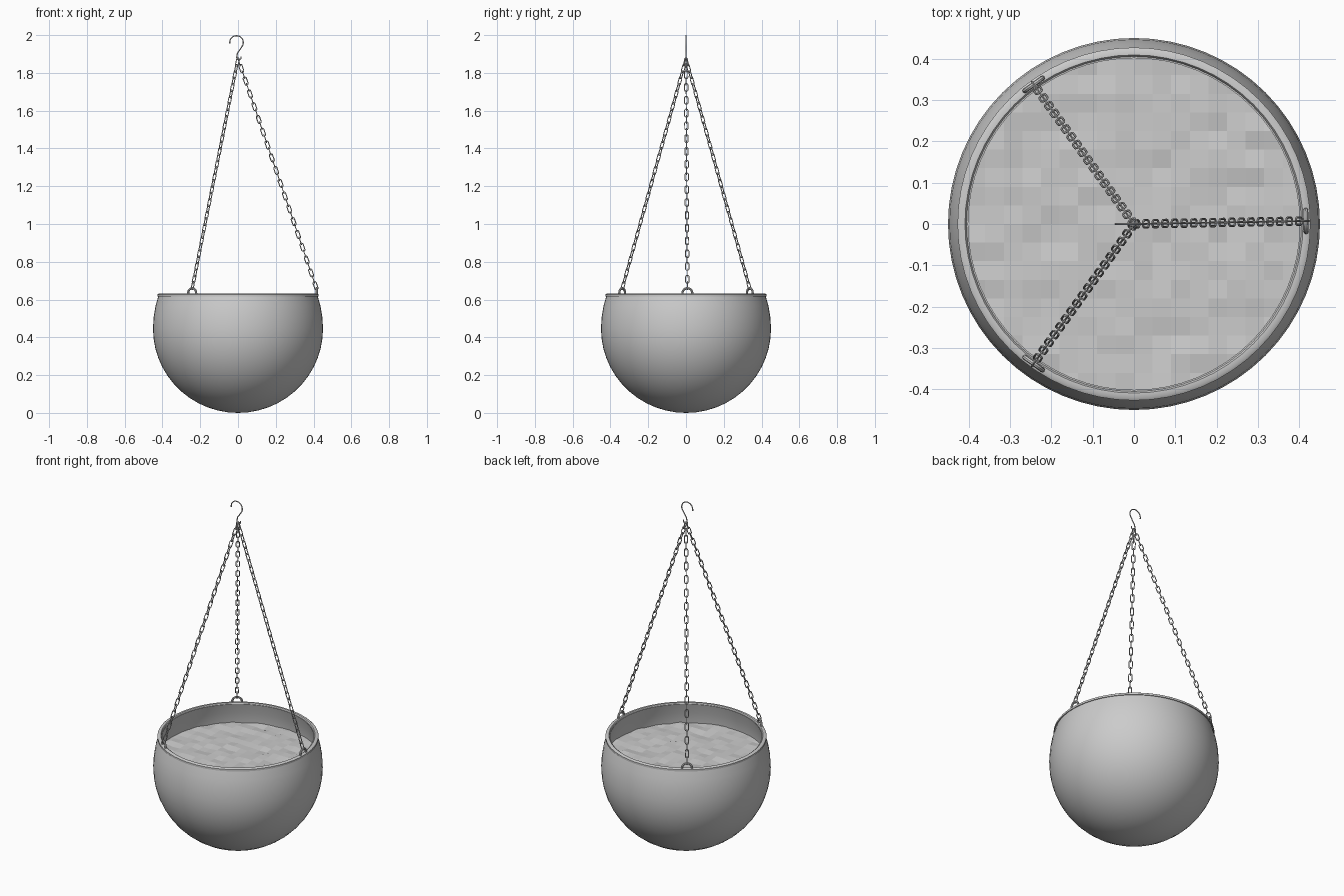
import bpy, bmesh, math, random
from mathutils import Vector, Matrix

if "Cube" in bpy.data.objects:
    bpy.data.objects.remove(bpy.data.objects["Cube"])

random.seed(4)


def make_object(name, bm, smooth=True):
    bmesh.ops.recalc_face_normals(bm, faces=bm.faces)
    me = bpy.data.meshes.new(name)
    bm.to_mesh(me)
    bm.free()
    ob = bpy.data.objects.new(name, me)
    bpy.context.collection.objects.link(ob)
    if smooth:
        bpy.context.view_layer.objects.active = ob
        ob.select_set(True)
        bpy.ops.object.shade_smooth_by_angle(angle=math.radians(40))
        ob.select_set(False)
    return ob


def lathe(name, profile, steps=64, closed=False):
    bm = bmesh.new()
    vs = [bm.verts.new((r, 0, z)) for r, z in profile]
    pairs = list(zip(vs, vs[1:])) + ([(vs[-1], vs[0])] if closed else [])
    edges = [bm.edges.new(p) for p in pairs]
    bmesh.ops.spin(bm, geom=vs + edges, cent=(0, 0, 0), axis=(0, 0, 1),
                   angle=math.tau, steps=steps, use_merge=True)
    bmesh.ops.remove_doubles(bm, verts=bm.verts, dist=1e-5)
    return make_object(name, bm)


def tube(bm, pts, radius, normal, sides=6, closed=False):
    """Sweep a round wire along a planar path."""
    n, rings = len(pts), []
    for i, p in enumerate(pts):
        a = pts[i - 1] if (i or closed) else p
        b = pts[(i + 1) % n] if (i < n - 1 or closed) else p
        side = (b - a).normalized().cross(normal)
        rings.append([bm.verts.new(p + radius * (side * math.cos(t) + normal * math.sin(t)))
                      for t in (math.tau * k / sides for k in range(sides))])
    for i in range(n if closed else n - 1):
        r, s = rings[i], rings[(i + 1) % n]
        for k in range(sides):
            m = (k + 1) % sides
            bm.faces.new((r[k], r[m], s[m], s[k]))
    if not closed:
        bm.faces.new(rings[0])
        bm.faces.new(rings[-1])


# Bowl: round shell with a wall thickness
def wall(radius, height, mid=0.445, top=0.625, steps=16):
    end = math.asin((top - mid) / 0.5)
    pts = []
    for i in range(steps + 1):
        t = -math.pi / 2 + (end + math.pi / 2) * i / steps
        pts.append((radius * math.cos(t), mid + (height if t < 0 else 0.5) * math.sin(t)))
    pts[0] = (0, mid - height)
    return pts


lathe("bowl", wall(0.45, 0.445) + wall(0.43, 0.425)[::-1])

# Rim: rounded lip on the bowl edge
lathe("rim", [(0.405, 0.616), (0.405, 0.626), (0.409, 0.631), (0.421, 0.631),
              (0.427, 0.627), (0.427, 0.616)], closed=True)

# Soil: slightly bumpy grid trimmed to the bowl
bm = bmesh.new()
bmesh.ops.create_grid(bm, x_segments=20, y_segments=20, size=0.45)
for v in bm.verts:
    v.co.z = 0.505 + random.uniform(-0.005, 0.005)
for i in range(48):
    a = math.tau * i / 48
    d = Vector((math.cos(a), math.sin(a), 0))
    bmesh.ops.bisect_plane(bm, geom=bm.verts[:] + bm.edges[:] + bm.faces[:],
                           plane_co=d * 0.428, plane_no=d, clear_outer=True)
make_object("soil", bm, smooth=False)

# Rim loops and chains
TOP = Vector((0, 0, 1.875))
LINKS = 36
for num, deg in enumerate((1, 125.7, -125.7), 1):
    a = math.radians(deg)
    out = Vector((math.cos(a), math.sin(a), 0))
    tan = Vector((-math.sin(a), math.cos(a), 0))
    base = out * 0.416 + Vector((0, 0, 0.622))

    # Arched loop standing on the rim
    bm = bmesh.new()
    arch = [base - tan * 0.026]
    for k in range(13):
        t = math.pi * (1 - k / 12)
        arch.append(base + tan * 0.026 * math.cos(t) + Vector((0, 0, 0.012 + 0.026 * math.sin(t))))
    arch.append(base + tan * 0.026)
    tube(bm, arch, 0.006, out, sides=8)
    make_object(f"rim_loop_{num}", bm)

    # Chain of oval links, each turned a quarter from the last
    start = base + Vector((0, 0, 0.035))
    d = (TOP - start).normalized()
    pitch = (TOP - start).length / LINKS
    bm = bmesh.new()
    for i in range(LINKS):
        c = start + d * pitch * (i + 0.5)
        w = tan if i % 2 else d.cross(tan)
        ring = []
        for k in range(14):
            t = math.tau * k / 14
            flat = (pitch * 0.62 - 0.009) * (1 if math.cos(t) > 0 else -1)
            ring.append(c + d * (flat + 0.009 * math.cos(t)) + w * 0.009 * math.sin(t))
        tube(bm, ring, 0.0026, d.cross(w).normalized(), closed=True)
    make_object(f"chain_{num}", bm)

# S-shaped hook: large upper hook, small lower hook
path = []
for k in range(17):
    t = math.radians(190 - 230 * k / 16)
    path.append(Vector((-0.008 + 0.036 * math.cos(t), 0, 1.961 + 0.036 * math.sin(t))))
path += [Vector((0.008, 0, 1.920)), Vector((-0.003, 0, 1.905))]
for k in range(11):
    t = math.radians(160 + 220 * k / 10)
    path.append(Vector((0.005 + 0.012 * math.cos(t), 0, 1.882 + 0.013 * math.sin(t))))
bm = bmesh.new()
tube(bm, path, 0.003, Vector((0, 1, 0)), sides=8)
make_object("hook", bm)
